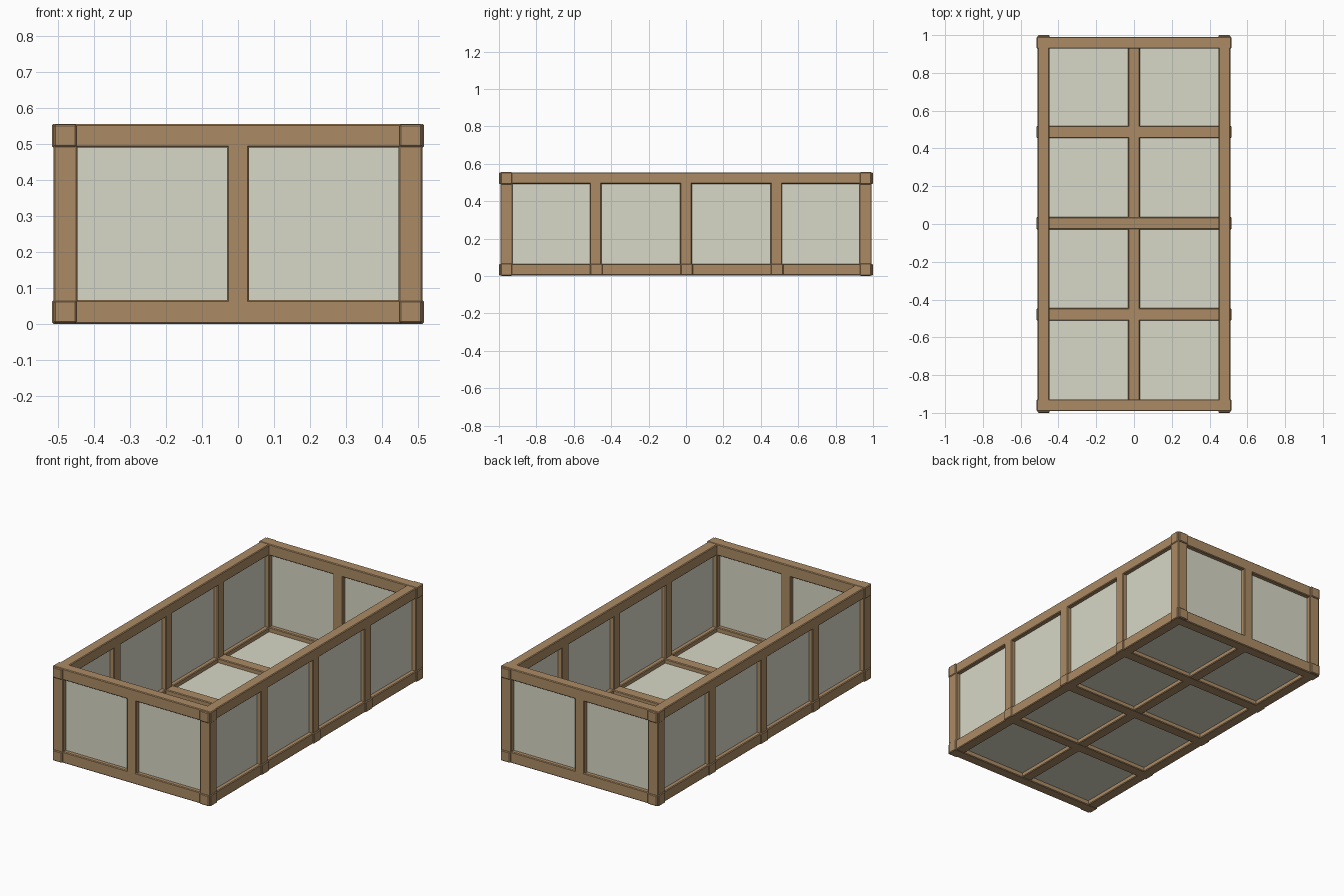
import bpy
import bmesh
from mathutils import Vector

cube = bpy.data.objects.get("Cube")
if cube:
    bpy.data.objects.remove(cube, do_unlink=True)


def material(name, colour):
    mat = bpy.data.materials.new(name)
    mat.use_nodes = True
    mat.diffuse_color = colour
    mat.node_tree.nodes["Principled BSDF"].inputs["Base Color"].default_value = colour
    return mat


wood = material("brown wood", (0.41, 0.26, 0.13, 1))
pane = material("pale panel", (0.69, 0.69, 0.57, 1))


def box(name, centre, size, mat, bevel=0.0):
    mesh = bpy.data.meshes.new(name)
    bm = bmesh.new()
    bmesh.ops.create_cube(bm, size=1)
    bmesh.ops.scale(bm, vec=Vector(size), verts=bm.verts)
    bm.to_mesh(mesh)
    bm.free()
    mesh.materials.append(mat)
    obj = bpy.data.objects.new(name, mesh)
    obj.location = centre
    bpy.context.collection.objects.link(obj)
    if bevel:
        mod = obj.modifiers.new("soft edges", "BEVEL")
        mod.width = bevel
        mod.segments = 1
    return obj


def beam(name, centre, size):
    return box(name, centre, size, wood, 0.004)


W = 0.062               # beam thickness
X, Y = 0.479, 0.96      # centre lines of the outer frame
LOW, HIGH = 0.034, 0.523
MID = (LOW + HIGH) / 2
RISE = HIGH - LOW
BAYS = (-0.483, 0, 0.483)

# Lower and upper rails, overlapping at the corners
for level, z in (("lower", LOW), ("upper", HIGH)):
    for side, s in (("left", 1), ("right", -1)):
        beam(f"{level}_{side}_rail", (s * X, 0, z), (W, 2.0, W))
    for end, s in (("front", -1), ("back", 1)):
        beam(f"{level}_{end}_rail", (0, s * Y, z), (1.032, W, W + 0.004))

# Corner posts, side posts and middle end posts
for side, s in (("left", 1), ("right", -1)):
    for end, t in (("front", -1), ("back", 1)):
        beam(f"{end}_{side}_corner_post", (s * X, t * Y, MID), (W + 0.004, W + 0.004, RISE))
    for i, y in enumerate(BAYS):
        beam(f"{side}_post_{i + 1}", (s * X, y, MID), (W, W, RISE))
for end, t in (("front", -1), ("back", 1)):
    beam(f"{end}_middle_post", (0, t * Y, MID), (W, W, RISE))

# Floor beams
for i, y in enumerate(BAYS):
    beam(f"floor_cross_beam_{i + 1}", (0, y + 0.004, LOW), (1.032, W + 0.004, W))
beam("floor_long_beam", (0, 0, LOW), (W, 2 * Y, W - 0.002))

# Thin panels held in the middle of the frame
T = 0.012
box("floor_panel", (0, 0, LOW), (2 * X, 2 * Y, T), pane)
for side, s in (("left", 1), ("right", -1)):
    box(f"{side}_panel", (s * X, 0, MID), (T, 2 * Y, RISE), pane)
for end, t in (("front", -1), ("back", 1)):
    box(f"{end}_panel", (0, t * Y, MID), (2 * X, T, RISE), pane)
